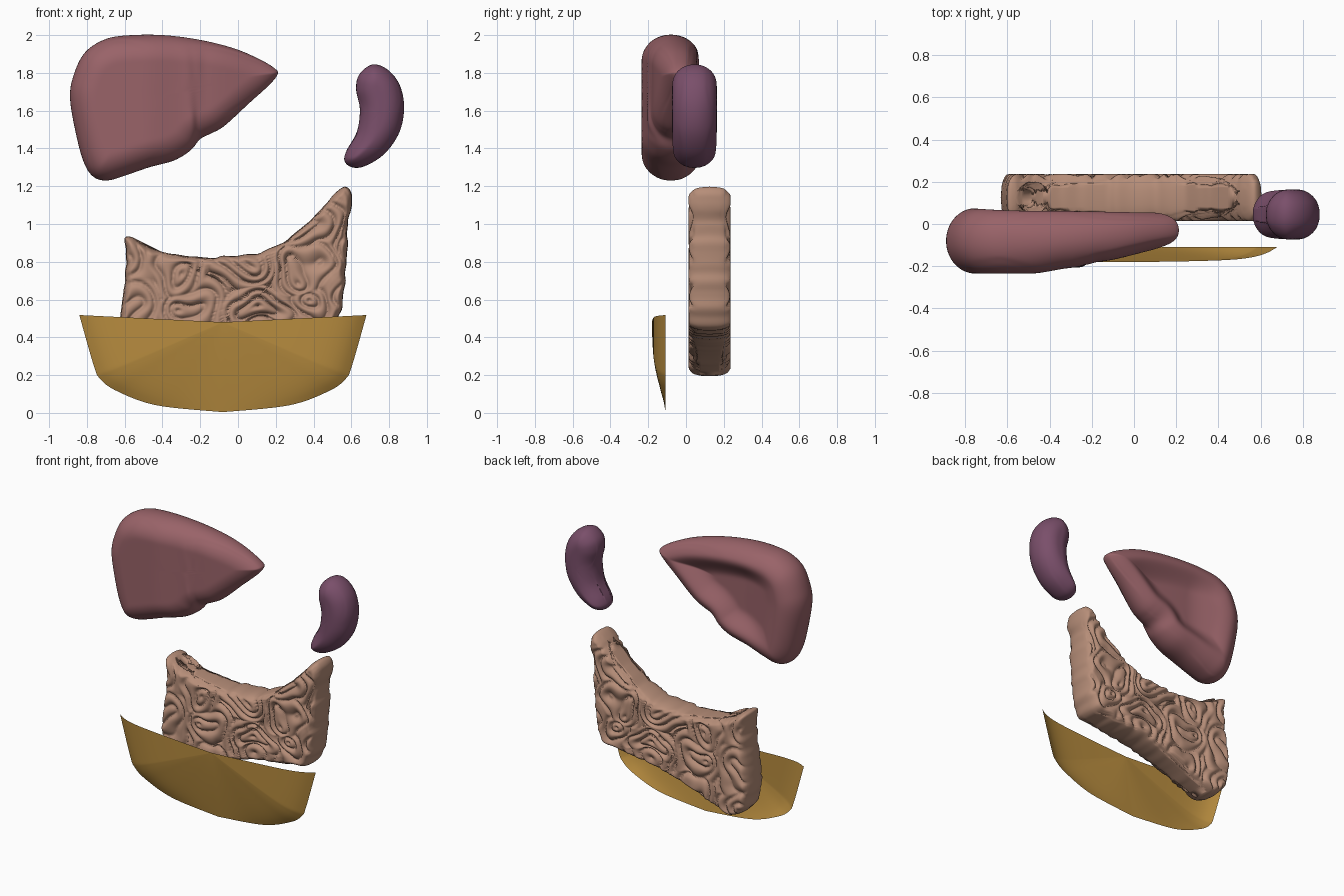
import bpy, bmesh, math, random
from mathutils import Vector, kdtree, noise

if "Cube" in bpy.data.objects:
    bpy.data.objects.remove(bpy.data.objects["Cube"], do_unlink=True)
random.seed(4)


def material(name, rgb):
    m = bpy.data.materials.new(name)
    m.use_nodes = True
    m.diffuse_color = (*rgb, 1)
    m.node_tree.nodes["Principled BSDF"].inputs["Base Color"].default_value = (*rgb, 1)
    return m


def spline(points, steps, closed=True):
    """Catmull-Rom curve through 2D points."""
    pts = [Vector(p) for p in points]
    n, out = len(pts), []
    pick = (lambda i: pts[i % n]) if closed else (lambda i: pts[max(0, min(n - 1, i))])
    for i in range(n if closed else n - 1):
        a, b, c, d = (pick(i + k) for k in (-1, 0, 1, 2))
        for s in range(steps):
            t = s / steps
            out.append(b + (c - a) * (t / 2) + (a * 2 - b * 5 + c * 4 - d) * (t * t / 2)
                       + (b * 3 - a - c * 3 + d) * (t ** 3 / 2))
    return out if closed else out + [pts[-1]]


def finish(name, bm, mat):
    bmesh.ops.recalc_face_normals(bm, faces=bm.faces)
    for f in bm.faces:
        f.smooth = True
    mesh = bpy.data.meshes.new(name)
    bm.to_mesh(mesh)
    bm.free()
    mesh.materials.append(mat)
    ob = bpy.data.objects.new(name, mesh)
    bpy.context.collection.objects.link(ob)
    return ob


def pillow(name, outline, centre, rings, power, depth, mat, smooth=0):
    """Rounded slab: rings shrink from the outline to the centre on both sides.
    depth(x, z, d) gives middle y, front y, back y and edge radius."""
    centre = Vector(centre)
    tree = kdtree.KDTree(len(outline))
    for i, p in enumerate(outline):
        tree.insert((p.x, p.y, 0), i)
    tree.balance()
    bm = bmesh.new()

    def vert(p, side):
        d = tree.find((p.x, p.y, 0))[2]
        mid, front, back, radius = depth(p.x, p.y, d)
        bulge = math.sqrt(1 - (1 - min(d / radius, 1)) ** 2)
        return bm.verts.new((p.x, mid + ((front, back)[side] - mid) * bulge, p.y))

    n = len(outline)
    rim = [vert(p, 0) for p in outline]
    for side in (0, 1):
        last = rim
        for k in range(1, rings):
            s = 1 - (k / rings) ** power
            ring = [vert(centre + (p - centre) * s, side) for p in outline]
            for i in range(n):
                j = (i + 1) % n
                bm.faces.new((last[i], last[j], ring[j], ring[i]))
            last = ring
        tip = vert(centre, side)
        for i in range(n):
            bm.faces.new((last[i], last[(i + 1) % n], tip))
    ob = finish(name, bm, mat)
    if smooth:
        mod = ob.modifiers.new("soften", 'SMOOTH')
        mod.factor, mod.iterations = 0.5, smooth
    return ob


def ramp(x, a, b):
    t = max(0, min(1, (x - a) / (b - a)))
    return t * t * (3 - 2 * t)


# Liver: thick right lobe, thin left lobe, front crease, hollow back
liver_outline = spline([
    (-.89, 1.66), (-.87, 1.79), (-.81, 1.91), (-.7, 1.98), (-.57, 2), (-.39, 2), (-.2, 1.975),
    (-.02, 1.93), (.12, 1.87), (.2, 1.82), (.21, 1.79), (.16, 1.73), (.06, 1.64), (-.07, 1.52),
    (-.14, 1.48), (-.2, 1.45), (-.25, 1.39), (-.34, 1.335), (-.47, 1.3), (-.6, 1.255),
    (-.69, 1.23), (-.76, 1.245), (-.81, 1.31), (-.85, 1.44)], 7)


def liver_depth(x, z, d):
    thin = ramp(x, -.5, .25)
    front = -.235 + .03 * ramp(x, -.5, -.26) + .025 * ramp(x, -.24, -.18) + .07 * ramp(x, -.2, .2)
    crease = x + .23 - .06 * (1.75 - z)
    front += .014 * math.exp(-(crease / .015) ** 2)
    back = .075 - .02 * thin - .08 * ramp(d, .07, .24) * ramp(x, -.8, -.45)
    return -.08 + .05 * thin, front, back, .14 - .04 * thin


pillow("liver", liver_outline, (-.4, 1.68), 44, 1.7, liver_depth,
       material("liver red", (.32, .125, .14)), 6)

# Spleen: bean shape
spleen_outline = spline([
    (.71, 1.845), (.64, 1.79), (.625, 1.71), (.645, 1.61), (.63, 1.49), (.575, 1.39),
    (.563, 1.335), (.6, 1.3), (.67, 1.305), (.775, 1.37), (.855, 1.485), (.88, 1.62),
    (.855, 1.74), (.79, 1.82)], 8)
pillow("spleen", spleen_outline, (.74, 1.58), 28, 1.7,
       lambda x, z, d: (.045, -.073, .163, .105),
       material("spleen purple", (.195, .078, .145)), 6)

# Intestines: slab carved with winding coils around random centres
slab_outline = spline([
    (-.6, .92), (-.56, .93), (-.49, .885), (-.39, .85), (-.2, .825), (-.02, .83), (.17, .87),
    (.32, .965), (.46, 1.1), (.51, 1.16), (.57, 1.2), (.605, 1.16), (.6, 1.08), (.58, .97),
    (.575, .78), (.555, .6), (.52, .47), (.4, .43), (.2, .4), (0, .36), (-.2, .3), (-.4, .22),
    (-.5, .2), (-.58, .25), (-.625, .38), (-.62, .52), (-.61, .63), (-.595, .8)], 14)
slab_centre = Vector((.1, .6))
for p in slab_outline:
    p += (p - slab_centre).normalized() * .014 * noise.noise((p.x * 14, p.y * 14, 3))
seeds = [Vector((-.55 + .3 * i + random.uniform(-.09, .09),
                 .33 + .24 * j + random.uniform(-.08, .08)))
         for i in range(5) for j in range(4)]


def coil_depth(x, z, d):
    warp = Vector((noise.noise((x * 5, z * 5, 1)), noise.noise((x * 5, z * 5, 8))))
    q = Vector((x, z)) + warp * .11
    near = min((q - s).length for s in seeds)
    groove = .03 * (1 - abs(math.sin(math.pi * near / .062)) ** .6) * ramp(d, 0, .03)
    return .125, .014 + groove, .236 - groove, .035


pillow("intestines", slab_outline, slab_centre, 80, 1.15, coil_depth,
       material("intestine tan", (.47, .27, .19)), 1)

# Omentum: thin curved apron, fanned out from its top middle
half = spline([(.76, .518), (.685, .255), (.65, .18), (.56, .115), (.35, .04), (0, .004)], 8, False)
rim = half + [Vector((-p.x, p.y)) for p in reversed(half[:-1])]
bm = bmesh.new()
top = Vector((0, .48))
rows, last = 20, None
for k in range(rows + 1):
    s = k / rows
    ring = []
    for p in rim:
        side = min(1, abs(p.x) / .66) ** 2
        fall = (1 - side) * s ** 1.2 + side * (.25 * s ** 2 + .75 * s ** 10)
        q = top + (p - top) * s
        ring.append(bm.verts.new((q.x - .08, -.18 + .072 * fall, q.y)))
    if last:
        for i in range(len(rim) - 1):
            bm.faces.new((last[i], last[i + 1], ring[i + 1], ring[i]))
    last = ring
bmesh.ops.remove_doubles(bm, verts=bm.verts, dist=.0001)
finish("omentum", bm, material("fat yellow", (.48, .265, .05)))
